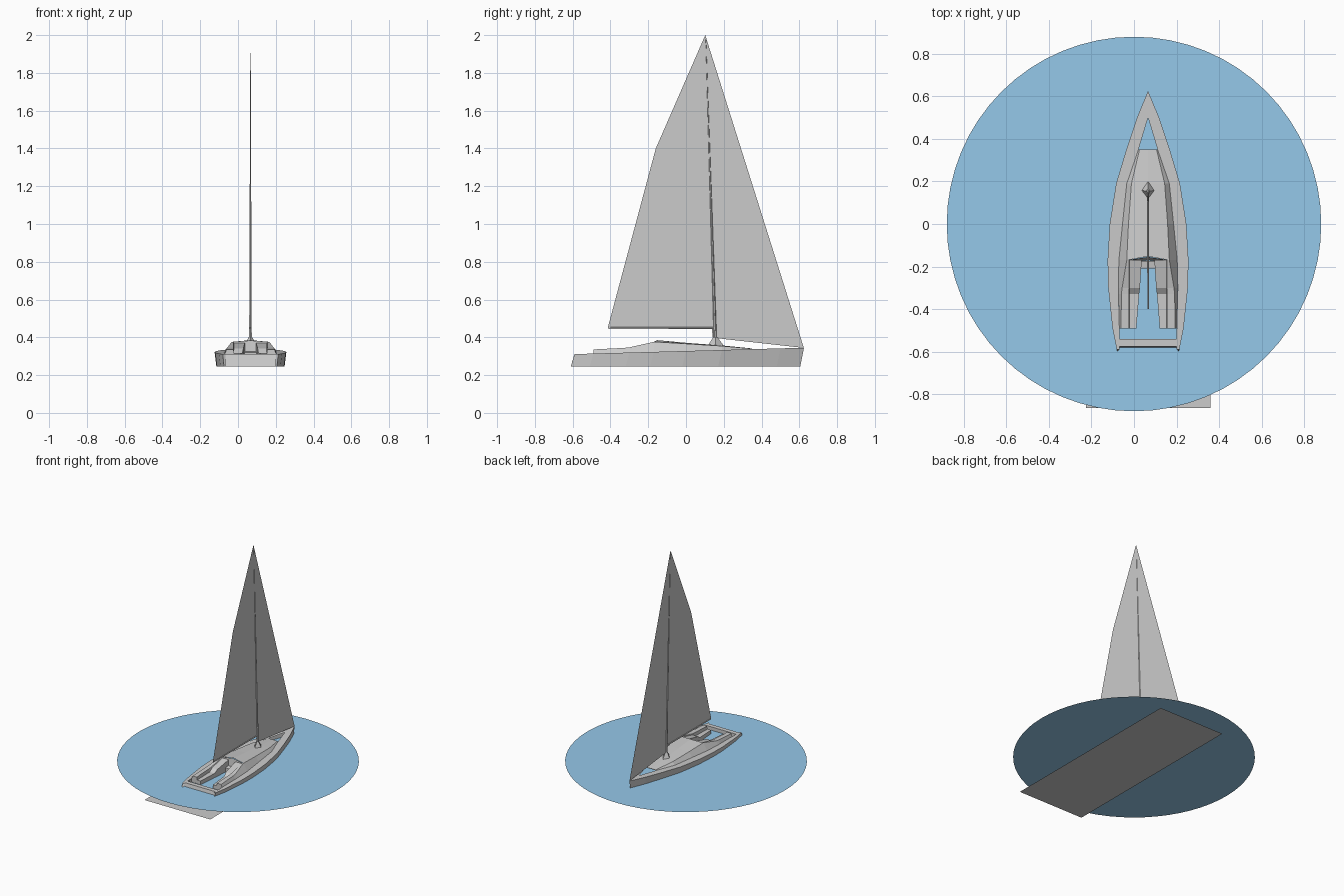
import bpy, bmesh, math
from mathutils import Vector

if "Cube" in bpy.data.objects:
    bpy.data.objects.remove(bpy.data.objects["Cube"])

CX = 0.066     # boat centre line
BOT = 0.245    # hull underside


def make(name, verts, faces, merge=True):
    me = bpy.data.meshes.new(name)
    me.from_pydata(verts, [], faces)
    bm = bmesh.new()
    bm.from_mesh(me)
    if merge:
        bmesh.ops.remove_doubles(bm, verts=bm.verts, dist=1e-5)
        bmesh.ops.dissolve_degenerate(bm, edges=bm.edges, dist=1e-5)
    bmesh.ops.recalc_face_normals(bm, faces=bm.faces)
    bm.to_mesh(me)
    bm.free()
    ob = bpy.data.objects.new(name, me)
    bpy.context.collection.objects.link(ob)
    return ob


def loft(name, sections, both=True, cap=False):
    """Skin a list of (half width, y, z) sections, on both sides of the boat."""
    verts, faces = [], []
    n = len(sections[0])
    for s in ((1, -1) if both else (1,)):
        base = len(verts)
        for sec in sections:
            verts += [(CX + s * x, y, z) for x, y, z in sec]
        for i in range(len(sections) - 1):
            for j in range(n - 1):
                a = base + i * n + j
                faces.append((a, a + 1, a + n + 1, a + n))
        if cap:
            faces.append(tuple(range(base, base + n)))
            e = base + (len(sections) - 1) * n
            faces.append(tuple(range(e, e + n)))
    return make(name, verts, faces)


def deck_z(y):
    return 0.311 + (y + 0.6) / 1.225 * 0.034


def bar(name, p, q, r1, r2, sides):
    d = Vector(q) - Vector(p)
    bpy.ops.mesh.primitive_cone_add(vertices=sides, radius1=r1, radius2=r2, depth=d.length,
                                    location=(Vector(p) + Vector(q)) / 2,
                                    rotation=d.to_track_quat('Z', 'Y').to_euler())
    bpy.context.object.name = name
    return bpy.context.object


# hull sides and side decks: y, deck half width, inner opening half width
stations = [(0.625, 0, 0), (0.5, 0.052, 0), (0.35, 0.102, 0.045), (0.19, 0.15, 0.1),
            (0, 0.18, 0.12), (-0.17, 0.19, 0.137), (-0.3, 0.187, 0.14),
            (-0.49, 0.167, 0.135), (-0.59, 0.147, 0.133)]
hull = []
for y, w, c in stations:
    yb = -0.61 + (y + 0.59) / 1.215 * 1.215
    hull.append([(w * 0.95, yb, BOT), (w, y, deck_z(y)), (c, y, deck_z(y))])
loft("hull", hull)

# stern: transom, aft deck and the inner sides of the well
ds = deck_z(-0.56)
loft("transom", [[(0, -0.54, BOT), (0, -0.54, ds), (0, -0.575, ds), (0, -0.59, BOT)],
                 [(0.135, -0.54, BOT), (0.135, -0.54, ds), (0.135, -0.575, ds), (0.135, -0.59, BOT)]])
loft("stern_horn", [[(0.133, -0.575, ds), (0.147, -0.59, ds)],
                    [(0.133, -0.61, BOT), (0.14, -0.61, BOT)]])
loft("well_side", [[(0.135, -0.49, BOT), (0.135, -0.49, ds)],
                   [(0.134, -0.54, BOT), (0.134, -0.54, ds)]])

# cabin roof: y, base half width, roof half width, edge height, crown height
cabin = []
for y, b, t, z, crown in [(0.35, 0.045, 0.04, 0.34, 0.341), (0.19, 0.1, 0.078, 0.354, 0.357),
                          (0, 0.12, 0.092, 0.366, 0.371), (-0.17, 0.137, 0.1, 0.376, 0.385)]:
    yc = y + (0.018 if y < -0.1 else 0)
    cabin.append([(b, y, deck_z(y)), (t, y, z), (0, yc, crown)])
loft("cabin", cabin)
loft("cabin_front", [[(0, 0.35, deck_z(0.35)), (0, 0.35, 0.341)],
                     [(0.045, 0.35, deck_z(0.35)), (0.04, 0.35, 0.34)]])
loft("cabin_bulkhead", [[(0, -0.175, BOT), (0, -0.155, 0.383)],
                        [(0.1, -0.175, BOT), (0.1, -0.17, 0.376)]])

# cockpit: coaming, backrest, seat and footwell wall on each side
cockpit = []
for y, b, t, zt, r, zs, g in [(-0.17, 0.137, 0.1, 0.376, 0.09, 0.37, 0.03),
                              (-0.30, 0.14, 0.122, 0.347, 0.09, 0.34, 0.038),
                              (-0.33, 0.139, 0.125, 0.344, 0.09, 0.318, 0.042),
                              (-0.49, 0.135, 0.127, 0.336, 0.09, 0.314, 0.055)]:
    cockpit.append([(b, y, BOT), (b, y, deck_z(y)), (t, y, zt), (r, y, zt),
                    (r - 0.004, y, zs), (g, y, zs), (g, y, BOT)])
loft("cockpit_seat", cockpit, cap=True)

# companionway step
loft("companionway_step", [[(0, -0.175, 0.325), (0, -0.21, 0.32), (0, -0.21, BOT)],
                           [(0.032, -0.175, 0.325), (0.032, -0.21, 0.32), (0.032, -0.21, BOT)]])

# mast with its diamond-shaped foot, and the boom
foot = [(CX + x, 0.158 + y, 0.352) for x, y in ((0.032, 0), (0, 0.045), (-0.032, 0), (0, -0.045))]
foot += [(CX + x, 0.155 + y, 0.4) for x, y in ((0.011, 0), (0, 0.012), (-0.011, 0), (0, -0.012))]
make("mast_foot", foot, [(i, (i + 1) % 4, 4 + (i + 1) % 4, 4 + i) for i in range(4)] + [(4, 5, 6, 7)])
bar("mast", (CX, 0.155, 0.39), (CX, 0.105, 1.98), 0.008, 0.001, 6)
bar("boom", (CX, 0.15, 0.45), (CX, -0.40, 0.45), 0.005, 0.004, 6)

# sails, thin flat sheets on the centre line
for name, pts in (("main_sail", [(0.102, 2.0), (-0.16, 1.4), (-0.413, 0.455), (-0.41, 0.445),
                                 (0.15, 0.445)]),
                  ("fore_sail", [(0.102, 2.0), (0.15, 0.445), (0.138, 0.445), (0.14, 0.398),
                                 (0.615, 0.345), (0.622, 0.35)])):
    make(name, [(CX, y, z) for y, z in pts], [tuple(range(len(pts)))])

# water disc and the flat panel below it
blue = bpy.data.materials.new("water_blue")
blue.diffuse_color = (0.3, 0.58, 0.82, 1)
blue.use_nodes = True
blue.node_tree.nodes["Principled BSDF"].inputs["Base Color"].default_value = blue.diffuse_color
bpy.ops.mesh.primitive_circle_add(vertices=64, radius=0.88, fill_type='NGON', location=(0, 0, 0.285))
water = bpy.context.object
water.name = "water"
water.data.materials.append(blue)
make("under_panel", [(-0.226, -0.865, 0.242), (0.359, -0.865, 0.242),
                     (0.359, 0.73, 0.242), (-0.226, 0.73, 0.242)], [(0, 1, 2, 3)])
